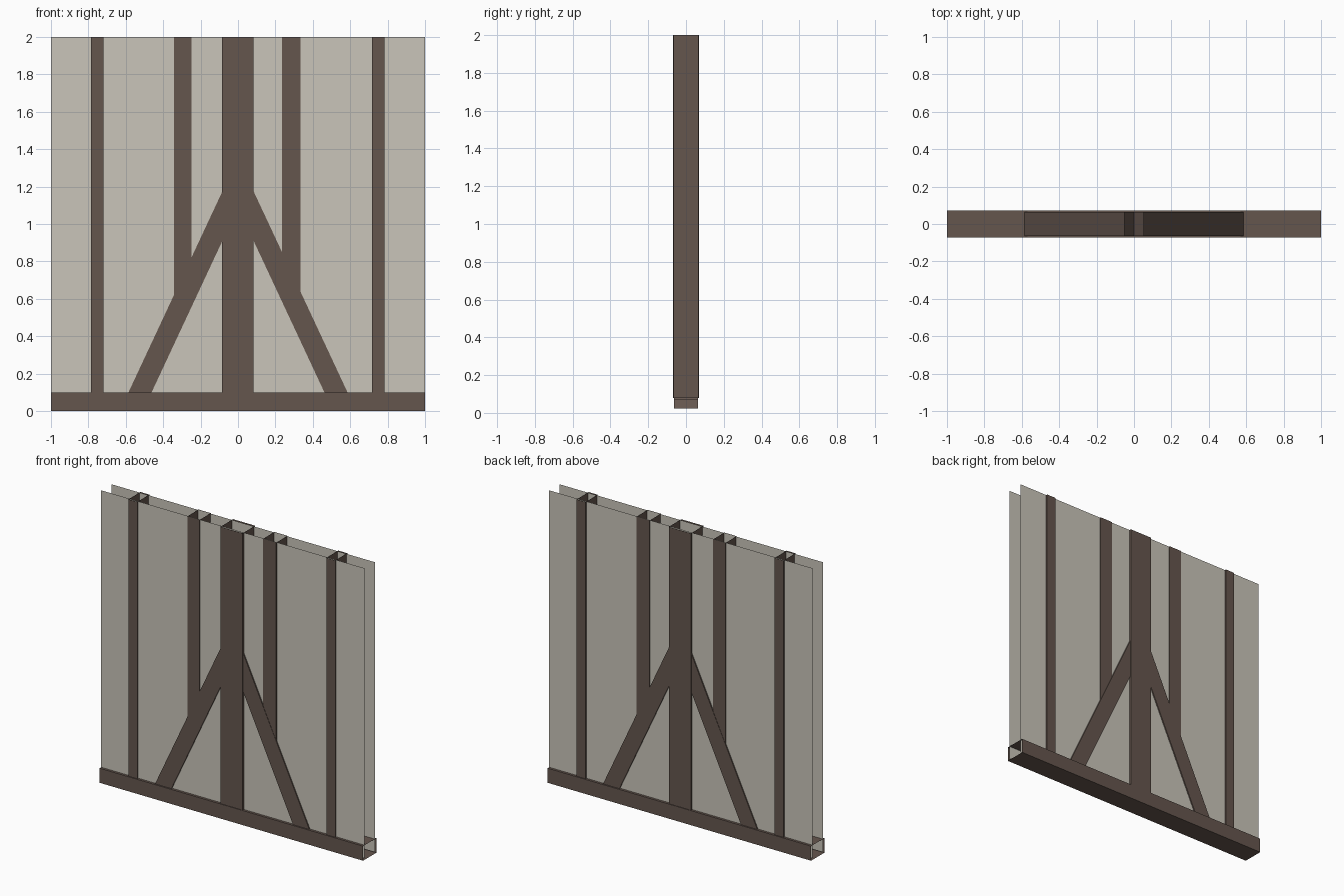
import bpy
import math
from mathutils import Matrix

if "Cube" in bpy.data.objects:
    bpy.data.objects.remove(bpy.data.objects["Cube"])


def material(name, rgb):
    m = bpy.data.materials.new(name)
    m.diffuse_color = (*rgb, 1)
    m.use_nodes = True
    m.node_tree.nodes["Principled BSDF"].inputs["Base Color"].default_value = m.diffuse_color
    return m


TIMBER = material("dark timber", (0.130, 0.093, 0.076))
PLASTER = material("pale plaster", (0.59, 0.56, 0.49))


def add(name, verts, faces, mat, matrix=None):
    me = bpy.data.meshes.new(name)
    me.from_pydata(verts, [], faces)
    me.materials.append(mat)
    if matrix:
        me.transform(matrix)
    ob = bpy.data.objects.new(name, me)
    bpy.context.collection.objects.link(ob)
    return ob


def beam(name, w, d, length, matrix):
    """Open-ended hollow timber along local z, starting at the origin."""
    ring = [(-w / 2, -d / 2), (w / 2, -d / 2), (w / 2, d / 2), (-w / 2, d / 2)]
    verts = [(x, y, z) for z in (0, length) for x, y in ring]
    faces = [(i, (i + 1) % 4, (i + 1) % 4 + 4, i + 4) for i in range(4)]
    return add(name, verts, faces, TIMBER, matrix)


def post(name, x0, x1, d, z0):
    beam(name, x1 - x0, d, 2 - z0, Matrix.Translation(((x0 + x1) / 2, 0, z0)))


# plaster sheets, front and back
for side, y in (("front", -0.055), ("back", 0.055)):
    order = (0, 1, 2, 3) if y < 0 else (3, 2, 1, 0)
    add(side + "_plaster",
        [(-1, y, 0.01), (1, y, 0.01), (1, y, 2), (-1, y, 2)], [order], PLASTER)

# sill beam along the floor
beam("sill_beam", 0.10, 0.144, 2,
     Matrix.Translation((-1, 0, 0.05)) @ Matrix.Rotation(math.pi / 2, 4, 'Y'))

# upright posts and the short studs above the braces
post("centre_post", -0.085, 0.083, 0.136, 0.08)
post("left_outer_post", -0.786, -0.719, 0.130, 0.08)
post("right_outer_post", 0.716, 0.784, 0.130, 0.08)
post("left_stud", -0.342, -0.249, 0.122, 0.6)
post("right_stud", 0.234, 0.333, 0.122, 0.6)

# slanted braces meeting inside the centre post
BRACE_LENGTH, LEAN = 1.295, math.atan2(0.548, 1.173)
for side, s in (("left", -1), ("right", 1)):
    beam(side + "_brace", 0.112, 0.126, BRACE_LENGTH,
         Matrix.Translation((0, 0, 1.221)) @ Matrix.Rotation(math.pi - s * LEAN, 4, 'Y')
         )
